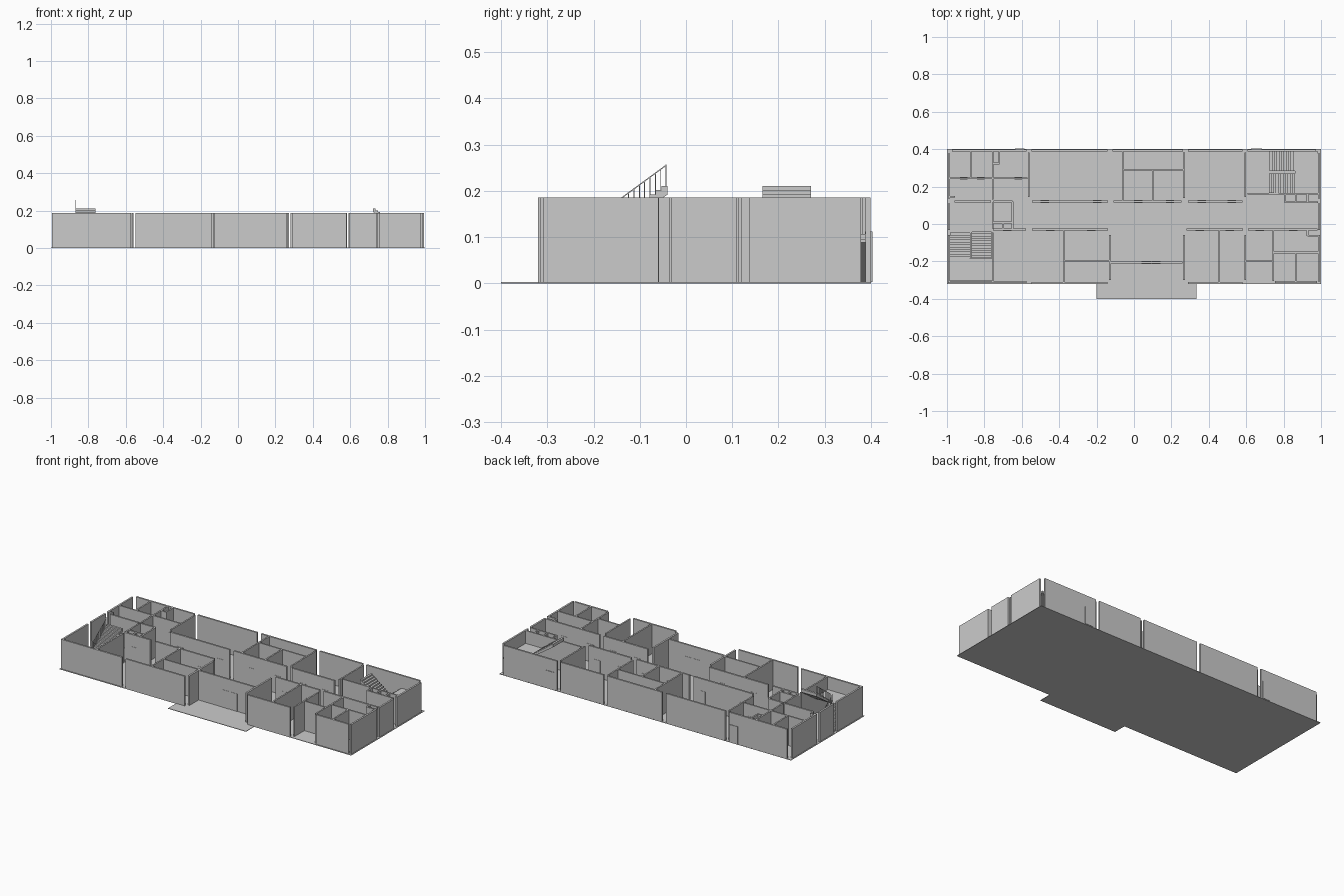
import bpy, bmesh
from mathutils import Vector

if "Cube" in bpy.data.objects:
    bpy.data.objects.remove(bpy.data.objects["Cube"])

H = 0.186      # wall top
F = 0.003      # floor thickness
T = 0.011      # wall thickness


def add_box(bm, x0, x1, y0, y1, z0, z1):
    r = bmesh.ops.create_cube(bm, size=1)
    for v in r['verts']:
        v.co = Vector((x0 + (v.co.x + .5) * (x1 - x0),
                       y0 + (v.co.y + .5) * (y1 - y0),
                       z0 + (v.co.z + .5) * (z1 - z0)))


def finish(bm, name):
    bmesh.ops.recalc_face_normals(bm, faces=bm.faces[:])
    me = bpy.data.meshes.new(name)
    bm.to_mesh(me)
    bm.free()
    ob = bpy.data.objects.new(name, me)
    bpy.context.collection.objects.link(ob)
    return ob


def boxes(name, items):
    bm = bmesh.new()
    for b in items:
        add_box(bm, *b)
    return finish(bm, name)


def along_x(y, x0, x1, t=T, z0=F, z1=H):
    return (x0, x1, y - t / 2, y + t / 2, z0, z1)


def along_y(x, y0, y1, t=T, z0=F, z1=H):
    return (x - t / 2, x + t / 2, y0, y1, z0, z1)


# floor slab and entrance apron
boxes("floor", [(-1, 1, -.32, .4, 0, F)])
boxes("entrance_apron", [(-.2, .335, -.4, -.32, 0, F)])

# outer walls, left open at the column positions
cols = [-.985, -.562, -.128, .275, .594, .985]
boxes("back_wall", [along_x(.394, a + .013, b - .013) for a, b in zip(cols, cols[1:])])
rows = [-.322, -.046, .123, .392]
for name, x in (("left_wall", -.989), ("right_wall", .989)):
    boxes(name, [along_y(x, a + .014, b - .014) for a, b in zip(rows, rows[1:])])
boxes("front_wall", [along_x(-.309, -.995, -.575), along_x(-.315, -.547, -.142),
                     along_x(-.315, .29, .58), along_x(-.309, .755, .978)])
boxes("entrance_recess", [along_x(-.206, -.122, .26), along_y(-.128, -.3, -.058),
                          along_y(.267, -.3, -.058)])

# corridor walls on both sides of the hallway
boxes("corridor_wall_back", [along_x(.12, a, b) for a, b in
      ((-.96, -.765), (-.75, -.65), (-.545, -.14), (-.11, .253), (.29, .58))])
boxes("corridor_wall_front", [along_x(-.03, a, b) for a, b in
      ((-.755, -.578), (-.545, -.14), (.282, .582), (.61, .98))])

# room partitions
boxes("partitions_crosswise", [along_y(x, a, b, .009) for x, a, b in (
    (-.872, .245, .39), (-.755, .13, .39), (-.72, .32, .39), (-.755, -.025, .115),
    (-.755, -.305, -.045), (-.65, -.03, .12), (-.7, -.03, .005), (-.562, .145, .382),
    (-.375, -.31, -.035), (-.06, .125, .39), (.1, .125, .29), (.267, .14, .382),
    (.455, -.31, -.035), (.594, .145, .382), (.594, -.3, -.06), (.745, -.305, -.035),
    (.865, -.305, -.152), (.807, .115, .16), (.865, .115, .16), (.928, .115, .16),
    (.928, -.065, -.035))])
boxes("partitions_lengthwise", [along_x(y, a, b, .009) for y, a, b in (
    (.245, -.985, -.57), (.145, -.985, -.957), (.323, -.755, -.72), (.008, -.75, -.65),
    (-.197, -.375, -.132), (.29, -.06, .262), (.162, .607, .985), (.117, .807, .985),
    (-.152, .745, .985), (-.2, .6, .745), (-.063, .928, .985))])

# door leaves standing slightly proud of the walls
DH = .112
boxes("back_doors", [along_x(.395, x, x + w, .016, F, DH) for x, w in ((-.635, .05), (.625, .06))])
boxes("room_doors", [along_x(.12, x, x + .045, .014, F, DH) for x in (-.5, -.22, .0, .17, .34, .5)]
      + [along_x(-.03, x, x + .045, .014, F, DH) for x in (-.7, -.47, -.25, .33, .49, .65, .83)]
      + [along_x(-.206, x, x + .05, .014, F, DH) for x in (.04, .093)]
      + [along_x(.245, x, x + .04, .012, F, DH) for x in (-.93, -.84, -.64)])


# stair flight: stepped profile with a sloping underside, swept sideways
def flight(name, axis, start, end, side0, side1, z0, z1, n=11):
    d, h = (end - start) / n, (z1 - z0) / n
    prof = [(start, z0)]
    for i in range(n):
        prof += [(start + i * d, z0 + (i + 1) * h), (start + (i + 1) * d, z0 + (i + 1) * h)]
    prof += [(end, z1 - 2 * h), (start + 1.2 * d, z0)]
    bm = bmesh.new()
    vs = [bm.verts.new((u, side0, z) if axis == 'x' else (side0, u, z)) for u, z in prof]
    f = bm.faces.new(vs)
    r = bmesh.ops.extrude_face_region(bm, geom=[f])
    off = Vector((0, side1 - side0, 0)) if axis == 'x' else Vector((side1 - side0, 0, 0))
    bmesh.ops.translate(bm, vec=off, verts=[v for v in r['geom'] if isinstance(v, bmesh.types.BMVert)])
    return finish(bm, name)


MID, TOP = .107, .211
flight("left_stair_lower", 'y', -.045, -.187, -.983, -.877, F, MID)
flight("left_stair_upper", 'y', -.182, -.04, -.866, -.762, MID, TOP)
boxes("left_stair_landing", [(-.983, -.76, -.303, -.184, MID - .012, MID)])
flight("right_stair_lower", 'x', .725, .862, .283, .388, F, MID)
flight("right_stair_upper", 'x', .862, .722, .165, .27, MID, TOP)
boxes("right_stair_landing", [(.86, .983, .167, .388, MID - .012, MID)])


# stair railings: sloping handrail over thin balusters
def railing(name, x, y0, y1, z0, z1, n=12, rise=.048):
    bm = bmesh.new()
    w = .001
    for i in range(n + 1):
        t = i / n
        y, z = y0 + (y1 - y0) * t, z0 + (z1 - z0) * t
        add_box(bm, x - w, x + w, y - w, y + w, z, z + rise)
    k = len(bm.verts)
    add_box(bm, x - w, x + w, y0, y1, 0, .003)
    bm.verts.ensure_lookup_table()
    for v in bm.verts[k:]:
        t = (v.co.y - y0) / (y1 - y0)
        v.co.z += z0 + (z1 - z0) * t + rise - .003
    return finish(bm, name)


railing("left_railing_upper", -.867, -.182, -.043, MID, .209)
railing("left_railing_lower", -.876, -.05, -.182, F + .004, MID)
